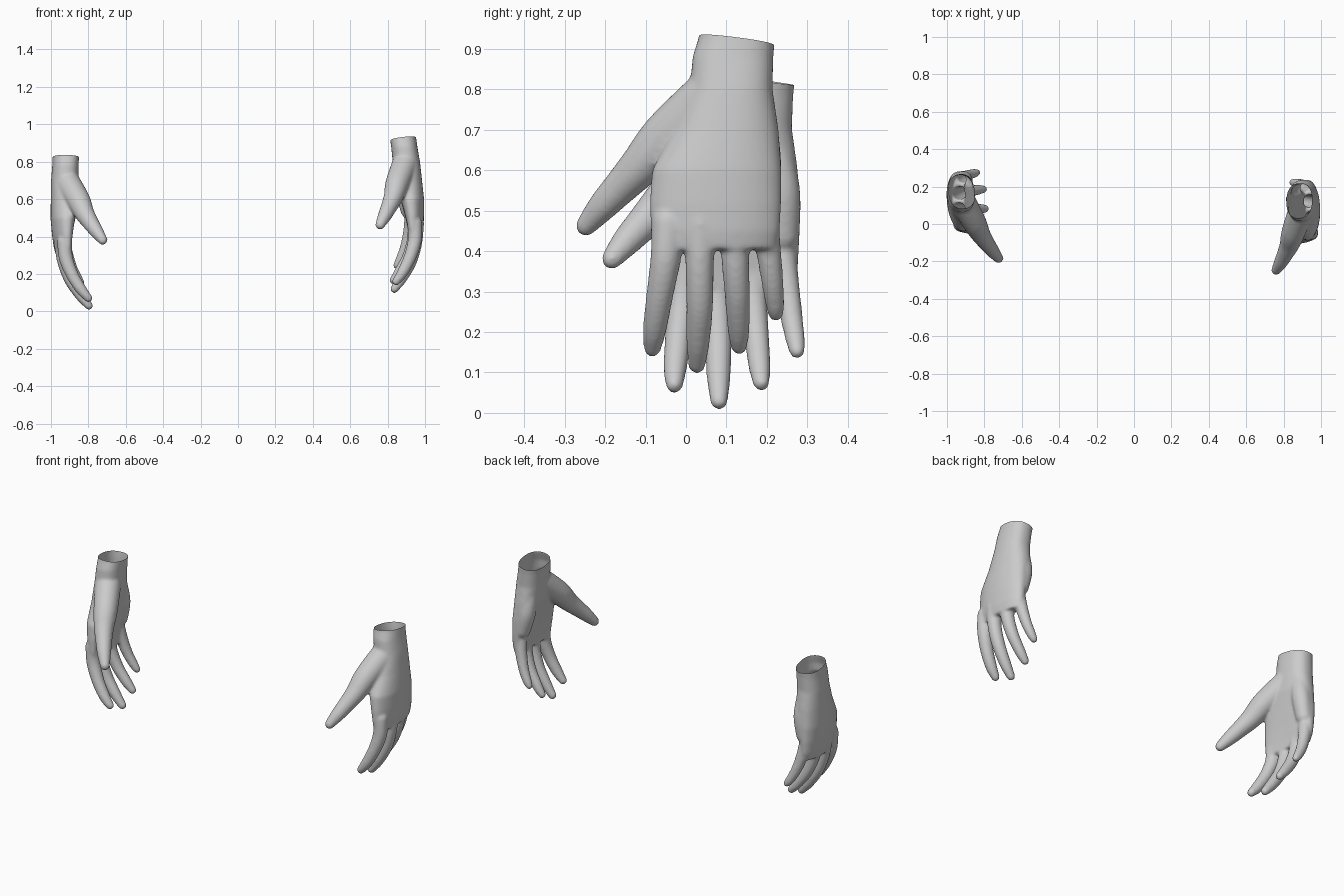
import bpy, bmesh, math
from mathutils import Vector, Matrix

cube = bpy.data.objects.get("Cube")
if cube:
    bpy.data.objects.remove(cube, do_unlink=True)

skin = bpy.data.materials.new("plain grey")
skin.use_nodes = True
GREY = (0.6, 0.6, 0.6, 1)
skin.diffuse_color = GREY
skin.node_tree.nodes["Principled BSDF"].inputs["Base Color"].default_value = GREY


def sweep(bm, path, steps=9):
    """Round limb: balls of changing radius along a path of (x, y, z, radius)."""
    pts = [Vector(p) for p in path]
    for i in range(len(pts) - 1):
        a, b = pts[max(i - 1, 0)], pts[i]
        c, d = pts[i + 1], pts[min(i + 2, len(pts) - 1)]
        for k in range(steps + 1):
            t = k / steps
            p = b + (c - a) * (t / 2) + (a * 2 - b * 5 + c * 4 - d) * (t * t / 2) \
                + (b * 3 - a - c * 3 + d) * (t ** 3 / 2)
            bmesh.ops.create_icosphere(bm, subdivisions=3, radius=p.w,
                                       matrix=Matrix.Translation(p.xyz))


def loft(bm, rings, n=40):
    """Palm and wrist: rounded, slightly arched cross-sections (z, x, y, rx, ry, arch)."""
    loops = []
    for z, x, y, rx, ry, arch in rings:
        loop = []
        for k in range(n):
            a = math.tau * k / n
            c, s = math.cos(a), math.sin(a)
            px = math.copysign(abs(c) ** 0.85, c) * rx
            py = math.copysign(abs(s) ** 0.85, s)
            loop.append(bm.verts.new((x + px - arch * py * py, y + py * ry, z)))
        loops.append(loop)
    for lo, hi in zip(loops, loops[1:]):
        for k in range(n):
            j = (k + 1) % n
            bm.faces.new((lo[k], lo[j], hi[j], hi[k]))
    bm.faces.new(loops[0][::-1])
    bm.faces.new(loops[-1])


PALM = [
    (0.405, 0.950, 0.072, 0.034, 0.150, 0.020),
    (0.45, 0.950, 0.072, 0.042, 0.160, 0.018),
    (0.52, 0.943, 0.073, 0.052, 0.163, 0.015),
    (0.60, 0.932, 0.076, 0.063, 0.160, 0.012),
    (0.70, 0.912, 0.098, 0.072, 0.131, 0.008),
    (0.80, 0.900, 0.112, 0.073, 0.102, 0.0),
    (0.88, 0.889, 0.116, 0.070, 0.100, 0.0),
    (0.93, 0.882, 0.126, 0.070, 0.094, 0.0),
    (1.00, 0.874, 0.130, 0.070, 0.094, 0.0),
]
LIMBS = {
    "index": [(0.945, -0.045, 0.47, 0.040), (0.945, -0.051, 0.38, 0.038),
              (0.920, -0.065, 0.29, 0.034), (0.881, -0.077, 0.21, 0.030),
              (0.846, -0.083, 0.160, 0.022)],
    "middle": [(0.955, 0.036, 0.47, 0.040), (0.950, 0.034, 0.37, 0.036),
               (0.924, 0.034, 0.27, 0.034), (0.877, 0.030, 0.18, 0.030),
               (0.836, 0.027, 0.119, 0.022)],
    "ring": [(0.945, 0.120, 0.47, 0.038), (0.937, 0.122, 0.38, 0.035),
             (0.908, 0.127, 0.29, 0.032), (0.862, 0.130, 0.21, 0.028),
             (0.830, 0.131, 0.165, 0.021)],
    "little": [(0.925, 0.192, 0.49, 0.036), (0.912, 0.203, 0.41, 0.032),
               (0.890, 0.213, 0.33, 0.028), (0.863, 0.220, 0.27, 0.024),
               (0.848, 0.222, 0.245, 0.019)],
    "thumb": [(0.890, 0.06, 0.78, 0.070), (0.852, -0.045, 0.685, 0.064),
              (0.832, -0.108, 0.615, 0.053), (0.808, -0.160, 0.560, 0.044),
              (0.785, -0.205, 0.512, 0.037), (0.760, -0.247, 0.463, 0.026)],
    "heel pad": [(0.890, 0.165, 0.74, 0.050), (0.892, 0.185, 0.64, 0.050),
                 (0.912, 0.192, 0.54, 0.043)],
}

# Solid parts, fused into one skin
bm = bmesh.new()
loft(bm, PALM)
for path in LIMBS.values():
    sweep(bm, path)
rough = bpy.data.meshes.new("hand")
bm.to_mesh(rough)
bm.free()
left = bpy.data.objects.new("left_hand", rough)
bpy.context.collection.objects.link(left)
remesh = left.modifiers.new("fuse", 'REMESH')
remesh.mode = 'VOXEL'
remesh.voxel_size = 0.007
soften = left.modifiers.new("soften", 'SMOOTH')
soften.factor = 0.5
soften.iterations = 10
graph = bpy.context.evaluated_depsgraph_get()
mesh = bpy.data.meshes.new_from_object(left.evaluated_get(graph))
left.modifiers.clear()
left.data = mesh

# Open wrist, cut on a slant
bm = bmesh.new()
bm.from_mesh(mesh)
bmesh.ops.bisect_plane(bm, geom=bm.verts[:] + bm.edges[:] + bm.faces[:],
                       plane_co=(0.88, 0.125, 0.92), plane_no=(-0.12, 0.13, 1),
                       clear_outer=True)
for f in bm.faces:
    f.smooth = True
bm.to_mesh(mesh)
bm.free()
mesh.materials.clear()
mesh.materials.append(skin)

# Other hand: mirrored, lowered and turned a little inward
pivot = Vector((0.88, 0.1, 0.5))
pose = (Matrix.Translation((0, 0.05, -0.095)) @ Matrix.Scale(-1, 4, (1, 0, 0))
        @ Matrix.Translation(pivot) @ Matrix.Rotation(0.084, 4, 'Y')
        @ Matrix.Rotation(-0.1, 4, 'Z') @ Matrix.Translation(-pivot))
other = mesh.copy()
other.transform(pose)
other.flip_normals()
right = bpy.data.objects.new("right_hand", other)
bpy.context.collection.objects.link(right)
